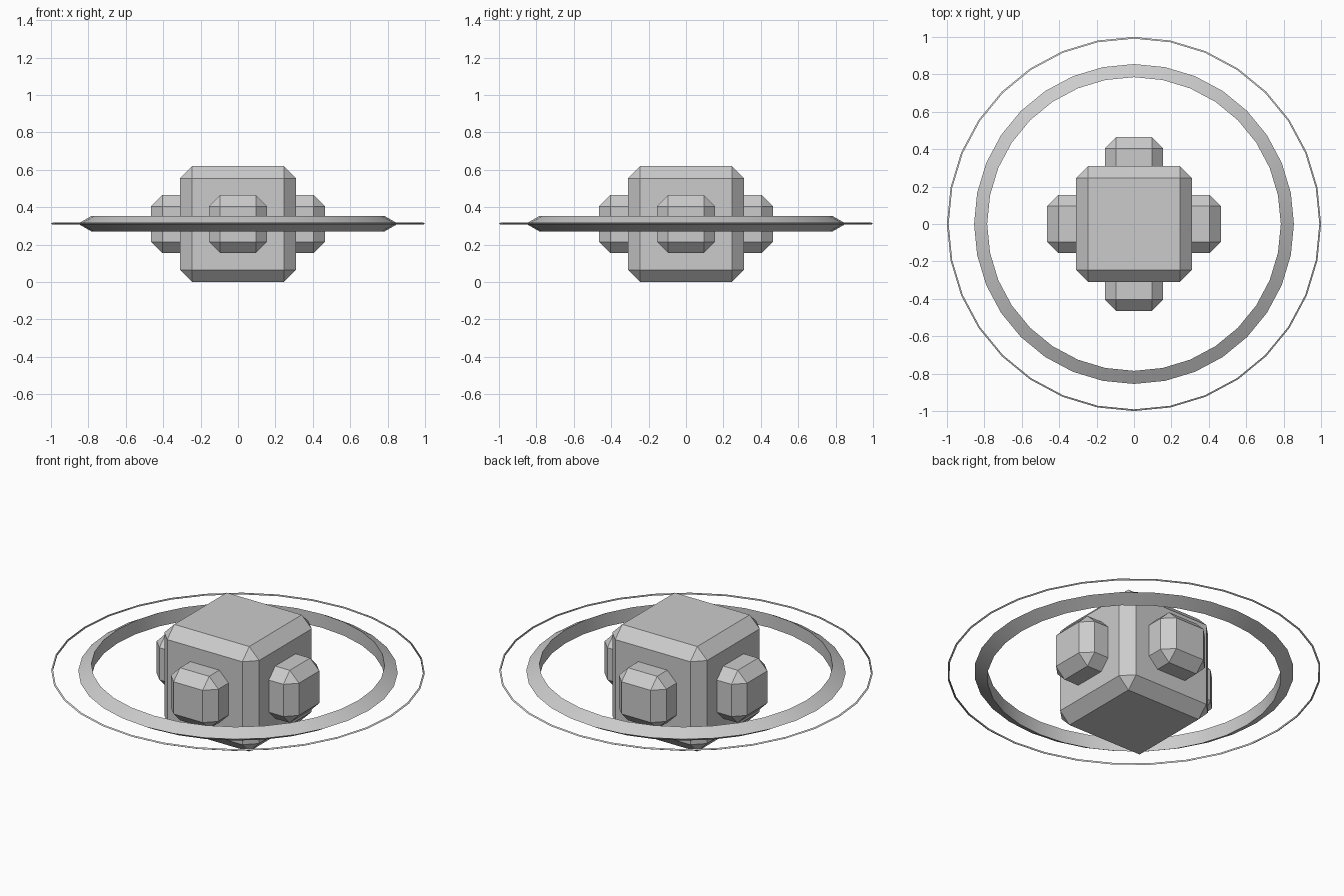
import bpy
import math

if "Cube" in bpy.data.objects:
    bpy.data.objects.remove(bpy.data.objects["Cube"], do_unlink=True)

MID = 0.31  # height of the hub centre

grey = bpy.data.materials.new("light_grey")
grey.use_nodes = True
colour = (0.6, 0.6, 0.6, 1)
grey.diffuse_color = colour
grey.node_tree.nodes["Principled BSDF"].inputs["Base Color"].default_value = colour


def chamfered_box(name, size, chamfer, location):
    bpy.ops.mesh.primitive_cube_add(size=size, location=location)
    box = bpy.context.object
    box.name = name
    bevel = box.modifiers.new("chamfer", "BEVEL")
    bevel.width = chamfer
    bevel.segments = 1
    bevel.limit_method = "NONE"
    box.data.materials.append(grey)


def ring(name, outer, inner):
    # Triangular section: a flat inner wall and a sharp outer rim
    minor = (outer - inner) / 1.5
    bpy.ops.mesh.primitive_torus_add(
        major_segments=32, minor_segments=3, major_radius=outer - minor,
        minor_radius=minor, location=(0, 0, MID + 0.002))
    torus = bpy.context.object
    torus.name = name
    torus.data.materials.append(grey)
    bpy.ops.object.shade_smooth_by_angle(angle=math.radians(30))


# Central hub
chamfered_box("hub", 0.62, 0.065, (0, 0, MID))

# Four pods, half sunk into the hub's sides
for side, x, y in (("left", 1, 0), ("right", -1, 0), ("front", 0, -1), ("back", 0, 1)):
    chamfered_box(side + "_pod", 0.31, 0.06, (x * MID, y * MID, MID))

# Broad ring and the fine wire ring around it
ring("main_ring", 0.855, 0.785)
ring("outer_wire_ring", 1.0, 0.991)
